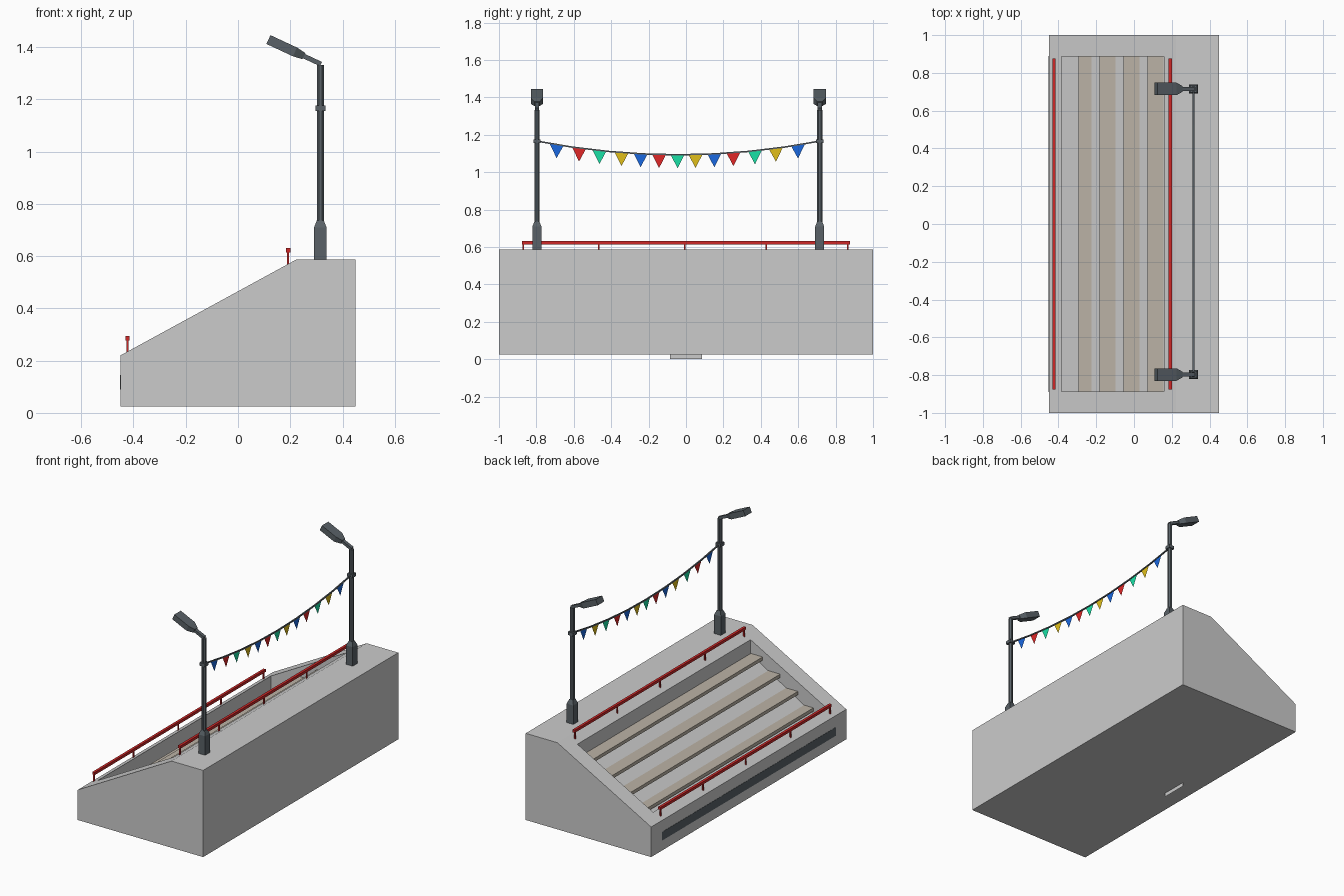
import bpy, bmesh
from mathutils import Vector

if "Cube" in bpy.data.objects:
    bpy.data.objects.remove(bpy.data.objects["Cube"])


def mat(name, r, g, b):
    m = bpy.data.materials.new(name)
    m.diffuse_color = (r, g, b, 1)
    m.use_nodes = True
    m.node_tree.nodes["Principled BSDF"].inputs["Base Color"].default_value = m.diffuse_color
    return m


DARK = mat("dark_metal", 0.10, 0.12, 0.135)
RED = mat("red_paint", 0.62, 0.02, 0.02)
WOOD = mat("bench_wood", 0.50, 0.45, 0.38)
FLAGS = [mat("flag_blue", 0.01, 0.14, 0.75), mat("flag_red", 0.75, 0.02, 0.02),
         mat("flag_green", 0.01, 0.75, 0.38), mat("flag_yellow", 0.75, 0.52, 0.01)]


def finish(bm, name, material=None):
    if len(bm.faces) > 1:
        bmesh.ops.recalc_face_normals(bm, faces=bm.faces[:])
    me = bpy.data.meshes.new(name)
    bm.to_mesh(me)
    bm.free()
    ob = bpy.data.objects.new(name, me)
    bpy.context.collection.objects.link(ob)
    if material:
        me.materials.append(material)
    return ob


def loft(name, rings, material=None):
    """Skin a list of equal-length vertex rings and cap both ends."""
    bm = bmesh.new()
    vs = [[bm.verts.new(p) for p in ring] for ring in rings]
    n = len(vs[0])
    for a, b in zip(vs, vs[1:]):
        for i in range(n):
            bm.faces.new((a[i], a[(i + 1) % n], b[(i + 1) % n], b[i]))
    bm.faces.new(vs[0])
    bm.faces.new(vs[-1][::-1])
    return finish(bm, name, material)


def prism(name, profile, y0, y1, material=None):
    return loft(name, [[(x, y, z) for x, z in profile] for y in (y0, y1)], material)


def box(name, x0, x1, y0, y1, z0, z1, material=None):
    return prism(name, [(x0, z0), (x1, z0), (x1, z1), (x0, z1)], y0, y1, material)


def polygon(name, points, material=None):
    bm = bmesh.new()
    bm.faces.new([bm.verts.new(p) for p in points])
    return finish(bm, name, material)


def slope(x):
    return 0.22 + (x + 0.45) * 0.545


# Wedge-shaped stand with a sloped seating recess cut into it
stand = prism("stand_base", [(-0.45, 0.025), (0.45, 0.025), (0.45, 0.587),
                             (0.223, 0.587), (-0.45, 0.22)], -1, 1)
cutter = prism("recess_cutter", [(-0.385, 0.135), (0.158, 0.46), (0.158, 0.8),
                                 (-0.385, 0.8)], -0.887, 0.887)
cutter.hide_render = True
mod = stand.modifiers.new("recess", 'BOOLEAN')
mod.operation = 'DIFFERENCE'
mod.solver = 'EXACT'
mod.object = cutter
bpy.context.view_layer.objects.active = stand
bpy.ops.object.modifier_apply(modifier=mod.name)
bpy.data.objects.remove(cutter)

# Bench planks, dark strip on the low face, tab underneath
for i, (x, z) in enumerate([(-0.293, 0.23), (-0.182, 0.307), (-0.055, 0.385), (0.071, 0.463)]):
    box(f"bench_{i + 1}", x, x + 0.085, -0.887, 0.887, z - 0.022, z, WOOD)
box("front_strip", -0.4515, -0.445, -0.89, 0.89, 0.09, 0.145, DARK)
polygon("bottom_tab", [(-0.32, -0.085, 0), (-0.32, 0.085, 0),
                       (-0.32, 0.085, 0.025), (-0.32, -0.085, 0.025)])

# Handrails with posts
for name, x, top in (("lower", -0.423, 0.295), ("upper", 0.192, 0.631)):
    box(f"{name}_rail", x - 0.0085, x + 0.0085, -0.877, 0.877, top - 0.017, top, RED)
    for i, y in enumerate((-0.87, -0.467, -0.008, 0.43, 0.865)):
        box(f"{name}_rail_post_{i + 1}", x - 0.004, x + 0.004, y - 0.004, y + 0.004,
            slope(x) - 0.01, top - 0.01, RED)

# Lamp posts
PX = 0.315
POLES = (-0.797, 0.715)


def square(cx, cy, z, h):
    return [(cx - h, cy - h, z), (cx + h, cy - h, z), (cx + h, cy + h, z), (cx - h, cy + h, z)]


def octagon(cx, cy, z, r):
    k = r * 0.414
    pts = [(r, -k), (r, k), (k, r), (-k, r), (-r, k), (-r, -k), (-k, -r), (k, -r)]
    return [(cx + a, cy + b, z) for a, b in pts]


tip = Vector((0.1165, 0, 1.429))
back = Vector((0.906, 0, -0.423))
up = Vector((0.423, 0, 0.906))


def arm_ring(dist, w, t, y):
    c = tip + back * dist + Vector((0, y, 0))
    return [c + up * (t * b) + Vector((0, w * a, 0))
            for a, b in ((-1, -1), (1, -1), (1, 1), (-1, 1))]


for side, y in zip(("left", "right"), POLES):
    loft(f"{side}_lamp_base", [square(PX, y, 0.585, 0.024), square(PX, y, 0.71, 0.024),
                               square(PX, y, 0.737, 0.013)], DARK)
    loft(f"{side}_lamp_pole", [octagon(PX, y, 0.7, 0.0135), octagon(PX, y, 1.332, 0.0135)], DARK)
    box(f"{side}_lamp_collar", PX - 0.019, PX + 0.019, y - 0.019, y + 0.019, 1.155, 1.176, DARK)
    loft(f"{side}_lamp_arm", [arm_ring(0.13, 0.011, 0.009, y), arm_ring(0.222, 0.011, 0.009, y)], DARK)
    loft(f"{side}_lamp_head", [arm_ring(0, 0.033, 0.0185, y), arm_ring(0.112, 0.033, 0.0185, y),
                               arm_ring(0.15, 0.014, 0.013, y)], DARK)

# Sagging rope between the collars
MID, HALF = sum(POLES) / 2, (POLES[1] - POLES[0]) / 2


def rope_z(y):
    return 1.093 + 0.073 * ((y - MID) / HALF) ** 2


rope_rings = []
for i in range(9):
    y = MID + HALF * (i / 4 - 1)
    z, h = rope_z(y), 0.004
    rope_rings.append([(PX - h, y, z - h), (PX + h, y, z - h), (PX + h, y, z + h), (PX - h, y, z + h)])
loft("bunting_rope", rope_rings, DARK)

# Triangular flags hung along the rope
for i, y in enumerate((-0.692, -0.572, -0.463, -0.345, -0.243, -0.144, -0.045,
                       0.051, 0.152, 0.254, 0.369, 0.481, 0.599)):
    a, b = y - 0.037, y + 0.037
    polygon(f"flag_{i + 1}", [(PX, a, rope_z(a)), (PX, y, rope_z(y) - 0.072), (PX, b, rope_z(b))],
            FLAGS[i % 4])
